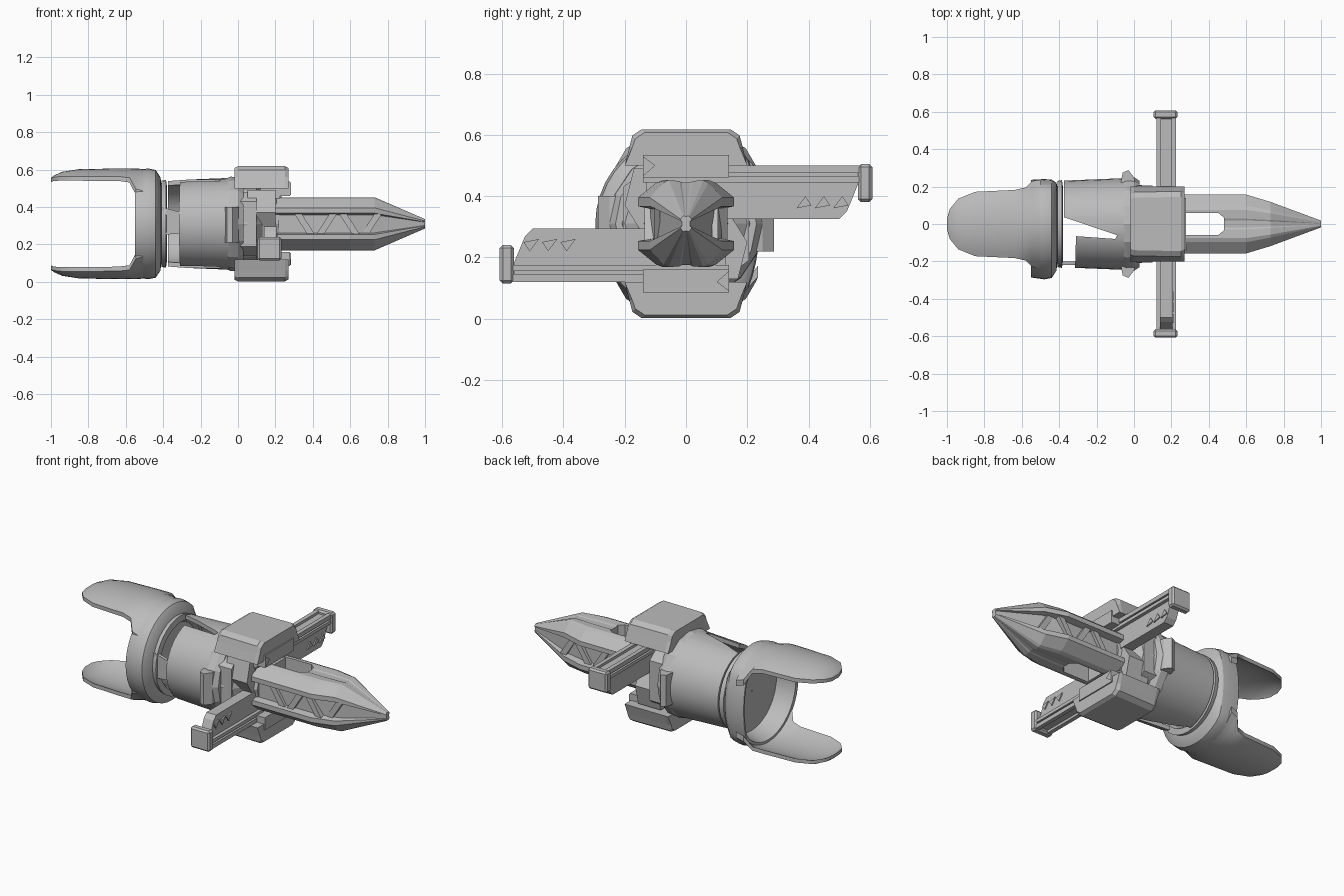
import bpy, bmesh, math

if "Cube" in bpy.data.objects:
    bpy.data.objects.remove(bpy.data.objects["Cube"])

MID = 0.31  # height of the long axis
grey = bpy.data.materials.new("plain_grey")
grey.use_nodes = True
grey.diffuse_color = (0.5, 0.5, 0.5, 1)
grey.node_tree.nodes["Principled BSDF"].inputs["Base Color"].default_value = (0.5, 0.5, 0.5, 1)


def finish(name, bm, smooth=False, bevel=0):
    """Turn a bmesh, built around the axis, into an object at the axis height."""
    bmesh.ops.recalc_face_normals(bm, faces=bm.faces[:])
    mesh = bpy.data.meshes.new(name)
    bm.to_mesh(mesh)
    bm.free()
    obj = bpy.data.objects.new(name, mesh)
    bpy.context.collection.objects.link(obj)
    mesh.materials.append(grey)
    obj.location.z = MID
    bpy.ops.object.select_all(action='DESELECT')
    obj.select_set(True)
    bpy.context.view_layer.objects.active = obj
    if bevel:
        mod = obj.modifiers.new("bevel", 'BEVEL')
        mod.width = bevel
        mod.segments = 1
    if smooth:
        bpy.ops.object.shade_smooth_by_angle(angle=math.radians(35))
    return obj


def loft(name, rings, loop=False, **kw):
    """Skin a row of closed rings, capping the ends unless the row loops."""
    bm = bmesh.new()
    rows = [[bm.verts.new(p) for p in r] for r in rings]
    n = len(rows[0])
    pairs = list(zip(rows, rows[1:])) + ([(rows[-1], rows[0])] if loop else [])
    for a, b in pairs:
        for i in range(n):
            j = (i + 1) % n
            bm.faces.new((a[i], a[j], b[j], b[i]))
    if not loop:
        bm.faces.new(rows[0])
        bm.faces.new(rows[-1])
    return finish(name, bm, **kw)


def revolve(name, profile, sides=32, **kw):
    """Spin a closed (x, radius) profile around the long axis."""
    turns = [2 * math.pi * i / sides for i in range(sides)]
    rings = [[(x, r * math.cos(t), r * math.sin(t)) for t in turns] for x, r in profile]
    return loft(name, rings, loop=True, **kw)


def box(name, x, y, z, s=1, **kw):
    rings = [[(px, s * y[0], s * z[0]), (px, s * y[1], s * z[0]),
              (px, s * y[1], s * z[1]), (px, s * y[0], s * z[1])] for px in x]
    return loft(name, rings, **kw)


def prism(name, outline, axis, span, s=1, **kw):
    """Extrude a 2D outline along x (outline y,z), y (outline x,z) or z (outline x,y)."""
    def place(a, b, c):
        return [(c, s * a, s * b), (a, s * c, s * b), (a, s * b, s * c)][axis]
    return loft(name, [[place(a, b, c) for a, b in outline] for c in span], **kw)


def cut(obj, cutter):
    mod = obj.modifiers.new("cut", 'BOOLEAN')
    mod.operation = 'DIFFERENCE'
    mod.solver = 'EXACT'
    mod.object = cutter
    bpy.context.view_layer.objects.active = obj
    bpy.context.view_layer.update()
    bpy.ops.object.modifier_apply(modifier=mod.name)
    bpy.data.objects.remove(cutter)


# Rear cup with a closed flat floor, its back side pressed flatter
cup = revolve("rear_cup", [(-.55, .286), (-.48, .296), (-.44, .288), (-.415, .25), (-.405, .18),
                           (-.405, .005), (-.44, .005), (-.44, .235), (-.5, .25), (-.55, .262)],
              sides=40, smooth=True)
for v in cup.data.vertices:
    if v.co.y > .2:
        v.co.y = .2 + (v.co.y - .2) * .42

# Two shallow curved prongs, each a rounded shell flowing out of the cup
stations = [(-1, .03, .245), (-.985, .08, .258), (-.94, .135, .278), (-.85, .172, .292),
            (-.64, .182, .296), (-.58, .195, .296), (-.545, .23, .296), (-.5, .235, .292)]
for s, label in ((1, "upper_prong"), (-1, "lower_prong")):
    rings = []
    for x, half, r in stations:
        curve = 1 if x > -.56 else .68
        steps = [half * i / 6 for i in range(-6, 7)]

        def arc(y, radius):
            return (x, y, s * (radius - curve * (radius - math.sqrt(radius ** 2 - y * y))))
        rings.append([arc(y, r) for y in steps] + [arc(y, r - .02) for y in reversed(steps)])
    loft(label, rings, smooth=True)

# Neck ring between cup and body
revolve("neck_ring", [(-.41, .23), (-.385, .235), (-.38, .2), (-.41, .18)], smooth=True)

# Hollow body, split by a wedge gap and shortened on the front side
body = revolve("body_shell", [(-.375, .232), (-.03, .246), (-.03, .22), (-.375, .208)], smooth=True)
cut(body, prism("gap_cutter", [(-.5, .06), (-.37, .035), (-.09, -.06), (-.1, -.08),
                               (-.31, -.065), (-.32, -.4), (-.5, -.4)], 2, (-.5, .5)))
prism("body_strut", [(-.41, -.06), (-.3, -.05), (-.3, .06), (-.41, .09)], 1, (-.22, -.2))

# Collar and hub core
revolve("hub_collar", [(-.07, .005), (-.07, .24), (-.04, .252), (0, .25), (.03, .23), (.03, .005)],
        sides=16)
revolve("hub_core", [(.02, .005), (.02, .21), (.1, .2), (.13, .16), (.22, .13), (.22, .005)], sides=12)
for s, label in ((1, "left"), (-1, "right")):
    prism("collar_lug_" + label, [(-.075, .2), (-.06, .275), (-.03, .288), (0, .25), (.01, .2)],
          2, (-.09, .1), s)
    prism("side_rib_" + label, [(.14, -.17), (.205, -.12), (.205, .12), (.14, .17)], 0, (0, .1), s)
    prism("hub_cheek_" + label, [(.05, -.18), (.17, -.18), (.2, -.06), (.15, .02), (.05, .02)],
          0, (.05, .2), s)

# Blocks above and below the hub, with sloped shoulders
for s, label in ((1, "top"), (-1, "bottom")):
    rings = []
    for x, w, top in ((-.02, .16, .298), (.0, .17, .308), (.25, .175, .308), (.27, .165, .298)):
        rings.append([(x, s * y, s * z) for y, z in
                      ((-.2, .19), (-w - .01, .25), (-w, top - .02), (-w + .03, top), (w - .03, top),
                       (w, top - .02), (w + .01, .25), (.2, .19))])
    loft("hub_block_" + label, rings)

# Crossguard arms, the second being the first turned half round the long axis
for s, label in ((1, "back"), (-1, "front")):
    prism("guard_panel_" + label, [(-.13, .14), (-.13, .1), (.1, .015), (.5, .015), (.525, .04),
                                   (.55, .1), (.57, .15)], 0, (.14, .205), s)
    for i, x in enumerate(((.12, .145), (.2, .225))):
        box(f"guard_rail_{label}_{i}", x, (-.14, .58), (.135, .155), s)
        box(f"guard_edge_{label}_{i}", x, (-.14, .58), (.165, .19), s)
    box("guard_spine_" + label, (.14, .205), (-.14, .58), (.14, .175), s)
    box("guard_cap_" + label, (.105, .232), (.562, .608), (.07, .195), s, bevel=.01)
    box("guard_bracket_" + label, (.12, .277), (-.14, .14), (.15, .225), s)
    prism("bracket_wedge_" + label, [(-.14, .155), (-.14, .22), (-.1, .19)], 0, (.25, .283), s)
    for i, y in enumerate((.36, .42, .48)):
        prism(f"panel_mark_{label}_{i}", [(y, .05), (y + .05, .06), (y + .03, .09)],
              0, (.2, .212), s)

# Blade: grooved top and bottom, recessed flanks, tapering to the tip
quarter = [(.12, .95), (.18, .98), (.48, 1), (.62, .94), (1, .6), (1, .4), (.74, .34)]
section = (quarter + [(y, -z) for y, z in reversed(quarter)]
           + [(-y, -z) for y, z in quarter] + [(-y, z) for y, z in reversed(quarter)])
blade = loft("blade", [[(x, y * w, z * h) for y, z in section] for x, w, h in
                       ((.2, .157, .142), (.6, .157, .142), (.73, .118, .142), (1, .018, .025))])

# Slot through the blade, and the root that joins it to the hub
slot = [(.2, -.06), (.45, -.06), (.48, -.035), (.48, .035), (.45, .06), (.2, .06)]
cut(blade, prism("slot_cutter", slot, 2, (-.3, .3)))
box("blade_root", (.18, .275), (-.075, .075), (-.135, .135))

# Angular bracing in the blade flanks
for s, label in ((1, "left"), (-1, "right")):
    for i, x in enumerate((.3, .42, .54, .66)):
        z = .055 if i % 2 else -.055
        depth = .135 if i < 3 else .105
        prism(f"flank_brace_{label}_{i}", [(x, z), (x + .04, z), (x + .11, -z), (x + .07, -z)],
              1, (.085, depth), s)
